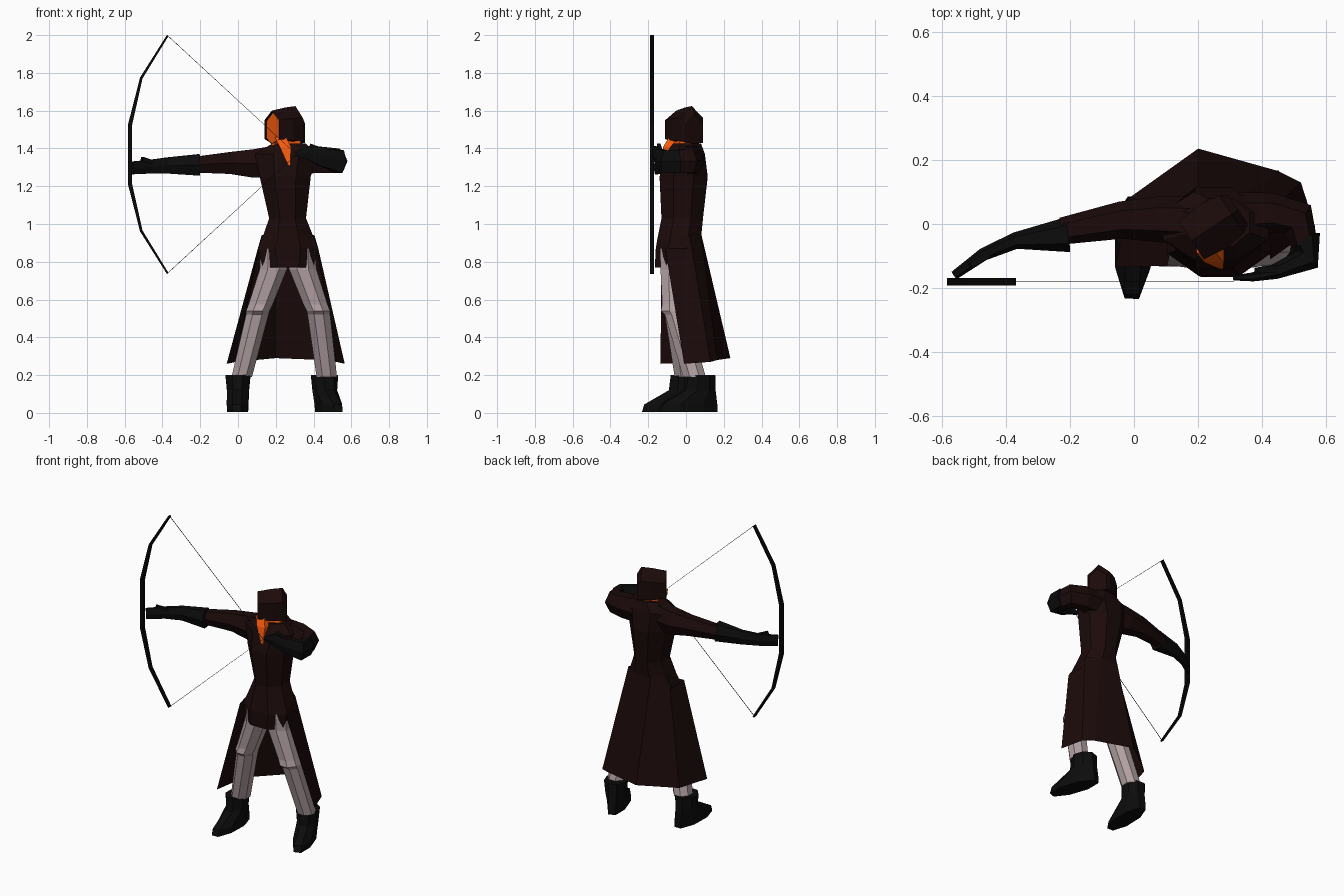
import bpy, bmesh, math
from mathutils import Vector

if "Cube" in bpy.data.objects:
    bpy.data.objects.remove(bpy.data.objects["Cube"])

X, Y, Z = Vector((1, 0, 0)), Vector((0, 1, 0)), Vector((0, 0, 1))


def material(name, rgb):
    m = bpy.data.materials.new(name)
    m.diffuse_color = (*rgb, 1)
    m.use_nodes = True
    m.node_tree.nodes["Principled BSDF"].inputs["Base Color"].default_value = m.diffuse_color
    return m


COAT = material("dark_cloth", (0.011, 0.003, 0.003))
LEATHER = material("black_leather", (0.0035, 0.0035, 0.0035))
TROUSER = material("pale_cloth", (0.44, 0.35, 0.36))
ORANGE = material("orange_cloth", (0.9, 0.10, 0.004))
WOOD = material("black_wood", (0.002, 0.002, 0.002))


def finish(bm, name, mat):
    bmesh.ops.recalc_face_normals(bm, faces=bm.faces)
    me = bpy.data.meshes.new(name)
    bm.to_mesh(me)
    bm.free()
    me.materials.append(mat)
    ob = bpy.data.objects.new(name, me)
    bpy.context.collection.objects.link(ob)
    return ob


def bridge(bm, rings, closed=True):
    n = len(rings[0])
    for r, s in zip(rings, rings[1:]):
        for i in range(n if closed else n - 1):
            j = (i + 1) % n
            bm.faces.new((r[i], r[j], s[j], s[i]))


def loft(name, mat, rings, n=6, ref=Z, axes=None, caps=(True, True), phase=0.5):
    """rings: (x, y, z, half width, half height); axes fixes the ring plane."""
    bm = bmesh.new()
    pts = [Vector(r[:3]) for r in rings]
    ang = [2 * math.pi * (k + phase) / n for k in range(n)]
    mc = max(abs(math.cos(t)) for t in ang)
    ms = max(abs(math.sin(t)) for t in ang)
    loops = []
    for i, r in enumerate(rings):
        if axes:
            a, b = axes
        else:
            t = (pts[min(i + 1, len(pts) - 1)] - pts[max(i - 1, 0)]).normalized()
            a = t.cross(ref).normalized()
            b = a.cross(t)
        loops.append([bm.verts.new(pts[i] + a * r[3] * math.cos(t2) / mc
                                   + b * r[4] * math.sin(t2) / ms) for t2 in ang])
    bridge(bm, loops)
    for use, loop in zip(caps, (loops[0], loops[-1])):
        if use:
            bm.faces.new(loop)
    return finish(bm, name, mat)


def box_ring(z, x0, x1, y0, y1):
    return ((x0 + x1) / 2, (y0 + y1) / 2, z, (x1 - x0) / 2, (y1 - y0) / 2)


# Coat body
loft("coat_body", COAT, [
    box_ring(0.77, 0.13, 0.40, -0.165, 0.04),
    box_ring(0.87, 0.105, 0.425, -0.16, 0.07),
    box_ring(0.93, 0.13, 0.40, -0.15, 0.08),
    box_ring(1.03, 0.165, 0.36, -0.13, 0.09),
    box_ring(1.25, 0.115, 0.385, -0.14, 0.115),
    box_ring(1.37, 0.09, 0.42, -0.11, 0.10),
    box_ring(1.425, 0.18, 0.36, -0.07, 0.08)], n=8, axes=(X, Y))

# Coat skirt, open at the front
top = [(.105, -.13, .87), (.125, 0, .94), (.20, .08, .95),
       (.33, .08, .95), (.405, .02, .94), (.425, -.11, .87)]
hem = [(-.06, -.135, .26), (-.01, .085, .27), (.20, .235, .29),
       (.45, .165, .28), (.52, .13, .27), (.565, -.01, .26)]
bm = bmesh.new()
bridge(bm, [[bm.verts.new(p) for p in row] for row in (top, hem)], closed=False)
finish(bm, "coat_skirt", COAT)

# Sleeves
loft("bow_arm_sleeve", COAT, [
    (.20, .01, 1.33, .075, .085), (.08, .015, 1.32, .072, .075),
    (-.04, .012, 1.323, .058, .058), (-.225, -.022, 1.314, .042, .042)], phase=0)
loft("draw_arm_sleeve", COAT, [
    (.32, .03, 1.34, .07, .075), (.43, .035, 1.34, .062, .07),
    (.51, .015, 1.335, .06, .065), (.53, -.06, 1.33, .042, .06)], phase=0)

# Gloves
loft("bow_arm_glove", LEATHER, [
    (-.205, -.033, 1.313, .055, .057), (-.37, -.052, 1.31, .026, .043),
    (-.47, -.095, 1.303, .02, .036), (-.56, -.16, 1.297, .014, .034)], phase=0)
loft("bow_hand_thumb", LEATHER, [
    (-.43, -.08, 1.315, .012, .014), (-.51, -.13, 1.345, .009, .011)], n=4)
loft("draw_arm_glove", LEATHER, [
    (.53, -.035, 1.333, .05, .06), (.54, -.11, 1.33, .042, .058),
    (.44, -.148, 1.355, .024, .047), (.37, -.165, 1.378, .014, .035),
    (.31, -.168, 1.37, .008, .012)], phase=0)
loft("draw_hand_thumb", LEATHER, [
    (.44, -.14, 1.39, .012, .014), (.38, -.145, 1.415, .009, .011)], n=4)

# Trouser legs, with a stepped knee
for name, s, ankle_x, ankle_y in (("left_leg", -1, .02, 0.0),
                                  ("right_leg", 1, .47, 0.045)):
    loft(name, TROUSER, [
        (.265 + s * .075, -.055, .87, .07, .08),
        (.265 + s * .078, -.06, .76, .072, .075),
        (.265 + s * .145, -.06, .575, .064, .066),
        (.265 + s * .16, -.055, .54, .062, .078),
        (.265 + s * .163, -.05, .52, .06, .062),
        (ankle_x, ankle_y, .19, .054, .06)], n=8, axes=(X, Y))

# Boots: stacked soles, ankle and shaft along the foot direction
for name, cx, cy, direction in (("left_boot", .0, -.005, (-.03, -1, 0)),
                                ("right_boot", .458, .075, (.34, -1, 0))):
    f = Vector(direction).normalized()
    side = f.cross(Z)
    rings = []
    for z, back, front, w in ((.2, -.075, .075, .066), (.12, -.078, .085, .058),
                              (.045, -.088, .215, .056), (.005, -.09, .228, .054)):
        c = Vector((cx, cy, z)) + f * (back + front) / 2
        rings.append((*c, (front - back) / 2, w))
    loft(name, LEATHER, rings, n=8, axes=(f, side))

# Hood, peaked on top, flat below and open towards the face
d = Vector((-.83, -.55, 0)).normalized()
hood_axes = (d.cross(Z), Z)


def head_ring(dist, z, w, h):
    return (*(Vector((.25, -.005, z)) + d * dist), w, h)


hood = loft("hood", COAT, [
    head_ring(.085, 1.50, .07, .10), head_ring(.0, 1.50, .08, .117),
    head_ring(-.065, 1.50, .07, .124), head_ring(-.09, 1.48, .055, .10)],
    axes=hood_axes, caps=(False, True))
for v in hood.data.vertices:
    v.co.z = max(v.co.z, 1.425)
loft("face_wrap", ORANGE, [
    head_ring(.078, 1.50, .06, .09), head_ring(-.04, 1.50, .065, .09)],
    axes=hood_axes)
loft("neck_scarf", ORANGE, [
    (.262, -.005, 1.38, .08, .07), (.262, -.005, 1.44, .068, .06)], axes=(X, Y))
loft("scarf_tail", ORANGE, [
    (.225, -.06, 1.46, .03, .03), (.25, -.08, 1.41, .03, .04),
    (.272, -.13, 1.31, .006, .01)], n=4, axes=(X, Y))

# Bow limbs and string
limb = [(-.372, .63, .005), (-.512, .405, .007), (-.572, .155, .011)]
path = limb + [(x, -h, w) for x, h, w in reversed(limb)]
loft("bow", WOOD, [(x, -.18, 1.368 + h, w, .011) for x, h, w in path], n=4, ref=Y)
loft("bow_string", WOOD, [(x, -.18, z, .0012, .0012) for x, z in
                          ((-.372, 1.997), (.31, 1.368), (-.372, .74))], n=4, ref=Y)
